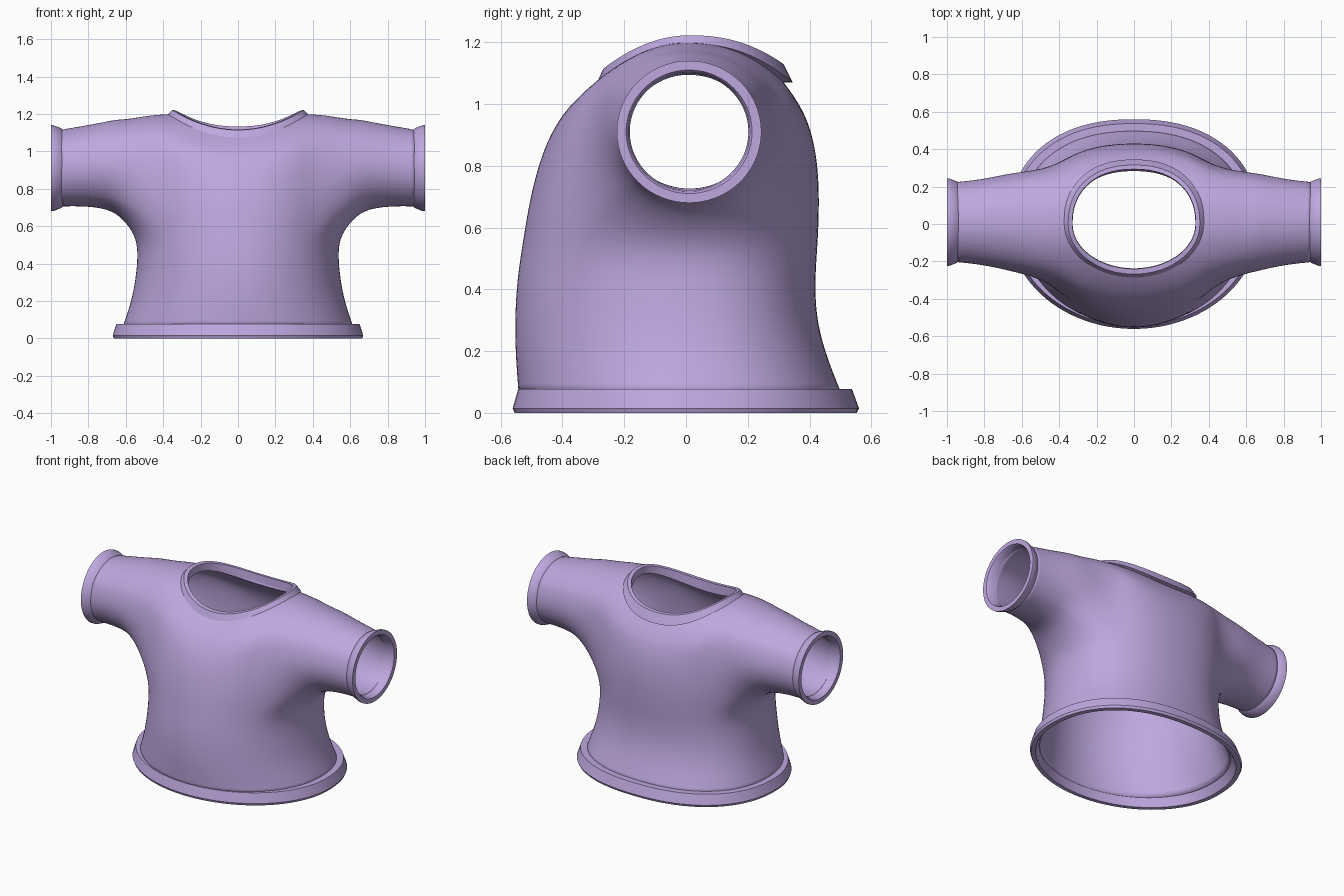
import bpy, bmesh, math
from mathutils import Vector

cube = bpy.data.objects.get("Cube")
if cube:
    bpy.data.objects.remove(cube, do_unlink=True)

lilac = bpy.data.materials.new("lilac")
lilac.use_nodes = True
colour = (0.52, 0.39, 0.74, 1)
lilac.diffuse_color = colour
lilac.node_tree.nodes["Principled BSDF"].inputs["Base Color"].default_value = colour


def body_point(t, zm, zs, w, f, b):
    """Point on a body ring: zm is the height mid-front, zs at the sides."""
    c, s = math.cos(t), math.sin(t)
    p = 0.88 if s > 0 else 1.0
    x = w * math.copysign(abs(c) ** p, c)
    y = (b if s > 0 else -f) * math.copysign(abs(s) ** p, s)
    return Vector((x, y, zm + (zs - zm) * c * c))


def finish(name, bm):
    mesh = bpy.data.meshes.new(name)
    bm.to_mesh(mesh)
    bm.free()
    ob = bpy.data.objects.new(name, mesh)
    bpy.context.collection.objects.link(ob)
    mesh.materials.append(lilac)
    bpy.ops.object.select_all(action='DESELECT')
    ob.select_set(True)
    bpy.context.view_layer.objects.active = ob
    return ob


def bridge(bm, a, b):
    n = len(a)
    for i in range(n):
        j = (i + 1) % n
        bm.faces.new((a[i], a[j], b[j], b[i]))


def band(name, rings):
    """Closed trim band through a loop of rings."""
    bm = bmesh.new()
    loops = [[bm.verts.new(p) for p in ring] for ring in rings]
    for k, loop in enumerate(loops):
        bridge(bm, loop, loops[(k + 1) % len(loops)])
    bmesh.ops.recalc_face_normals(bm, faces=bm.faces)
    finish(name, bm)
    bpy.ops.object.shade_smooth_by_angle(angle=math.radians(30))


# Shirt body: rings from hem to neck, leaving a hole at each side
N, ARM = 32, 4
LOW, HIGH = 4, 8
levels = [
    (0.06, 0.06, 0.62, -0.545, 0.507),
    (0.20, 0.20, 0.572, -0.556, 0.45),
    (0.32, 0.32, 0.55, -0.557, 0.422),
    (0.44, 0.44, 0.538, -0.549, 0.42),
    (0.54, 0.54, 0.543, -0.533, 0.428),
    (0.65, 0.70, 0.56, -0.516, 0.433),
    (0.76, 0.85, 0.56, -0.492, 0.432),
    (0.86, 1.00, 0.56, -0.46, 0.42),
    (0.94, 1.183, 0.56, -0.418, 0.397),
    (1.00, 1.195, 0.47, -0.372, 0.367),
    (1.06, 1.20, 0.385, -0.305, 0.325),
    (1.09, 1.20, 0.345, -0.262, 0.30),
]
bm = bmesh.new()
grid = [[bm.verts.new(body_point(2 * math.pi * i / N, *lv)) for i in range(N)]
        for lv in levels]


def in_armhole(i, k):
    return LOW <= k < HIGH and (i + ARM) % (N // 2) < 2 * ARM


for k in range(len(levels) - 1):
    for i in range(N):
        if not in_armhole(i, k):
            j = (i + 1) % N
            bm.faces.new((grid[k][i], grid[k][j], grid[k + 1][j], grid[k + 1][i]))

# Sleeves: x, bottom, top, front, back of each ring
sleeve_rings = [
    (0.66, 0.675, 1.173, -0.257, 0.278),
    (0.75, 0.698, 1.153, -0.235, 0.258),
    (0.85, 0.705, 1.136, -0.218, 0.24),
    (0.95, 0.703, 1.118, -0.208, 0.23),
]
blend = []
for side, mid in ((1, 0), (-1, N // 2)):
    cols = [(mid + d) % N for d in range(-ARM, ARM + 1)]
    edge = [grid[LOW][c] for c in cols]
    edge += [grid[k][cols[-1]] for k in range(LOW + 1, HIGH)]
    edge += [grid[HIGH][c] for c in reversed(cols)]
    edge += [grid[k][cols[0]] for k in range(HIGH - 1, LOW, -1)]
    angles = [math.atan2(v.co.z - 0.915, v.co.y - 0.01) for v in edge]
    loops = []
    for x, z0, z1, y0, y1 in sleeve_rings:
        loops.append([bm.verts.new((side * x,
                                    (y0 + y1) / 2 + (y1 - y0) / 2 * math.cos(a),
                                    (z0 + z1) / 2 + (z1 - z0) / 2 * math.sin(a)))
                      for a in angles])
    middle = []
    for v, q in zip(edge, loops[0]):
        co = v.co.lerp(q.co, 0.55)
        co.x = v.co.lerp(q.co, 0.45).x
        middle.append(bm.verts.new(co))
    chain = [edge, middle] + loops
    for a, b in zip(chain, chain[1:]):
        bridge(bm, a, b)
    blend += edge + middle

# Soften the sleeve joins, then face everything outward
bmesh.ops.delete(bm, geom=[v for v in bm.verts if not v.link_faces], context='VERTS')
bmesh.ops.smooth_vert(bm, verts=blend, factor=0.5,
                      use_axis_x=True, use_axis_y=True, use_axis_z=True)
bmesh.ops.recalc_face_normals(bm, faces=bm.faces)
bm.normal_update()
front = min(bm.faces, key=lambda f: f.calc_center_median().y)
if front.normal.y > 0:
    bmesh.ops.reverse_faces(bm, faces=bm.faces)
for f in bm.faces:
    f.smooth = True
shirt = finish("shirt_body", bm)
sub = shirt.modifiers.new("smooth", 'SUBSURF')
sub.levels = sub.render_levels = 2
thick = shirt.modifiers.new("cloth", 'SOLIDIFY')
thick.thickness = 0.02
thick.offset = -1

# Neck collar and bottom hem
turn = [2 * math.pi * i / 96 for i in range(96)]
collar = [
    (1.062, 1.195, 0.376, -0.295, 0.345),
    (1.122, 1.222, 0.352, -0.268, 0.315),
    (1.125, 1.216, 0.33, -0.24, 0.293),
    (1.06, 1.17, 0.328, -0.237, 0.288),
]
band("neck_collar", [[body_point(t, *r) + Vector((0, 0, 0.008 * math.sin(t)))
                      for t in turn] for r in collar])
hem = [
    (0.0, 0.0, 0.664, -0.555, 0.553),
    (0.015, 0.015, 0.67, -0.561, 0.56),
    (0.078, 0.078, 0.65, -0.543, 0.537),
    (0.078, 0.078, 0.595, -0.522, 0.482),
    (0.0, 0.0, 0.635, -0.53, 0.525),
]
band("bottom_hem", [[body_point(t, *r) for t in turn] for r in hem])

# Sleeve cuffs
cuff = [(0.938, 0.205), (0.945, 0.213), (0.988, 0.23), (1.0, 0.23),
        (1.0, 0.2), (0.99, 0.193), (0.938, 0.188)]
for name, side in (("left_cuff", 1), ("right_cuff", -1)):
    band(name, [[(side * x, 0.01 + (r + 0.004) * math.cos(t), 0.91 + r * math.sin(t))
                 for t in turn] for x, r in cuff])
